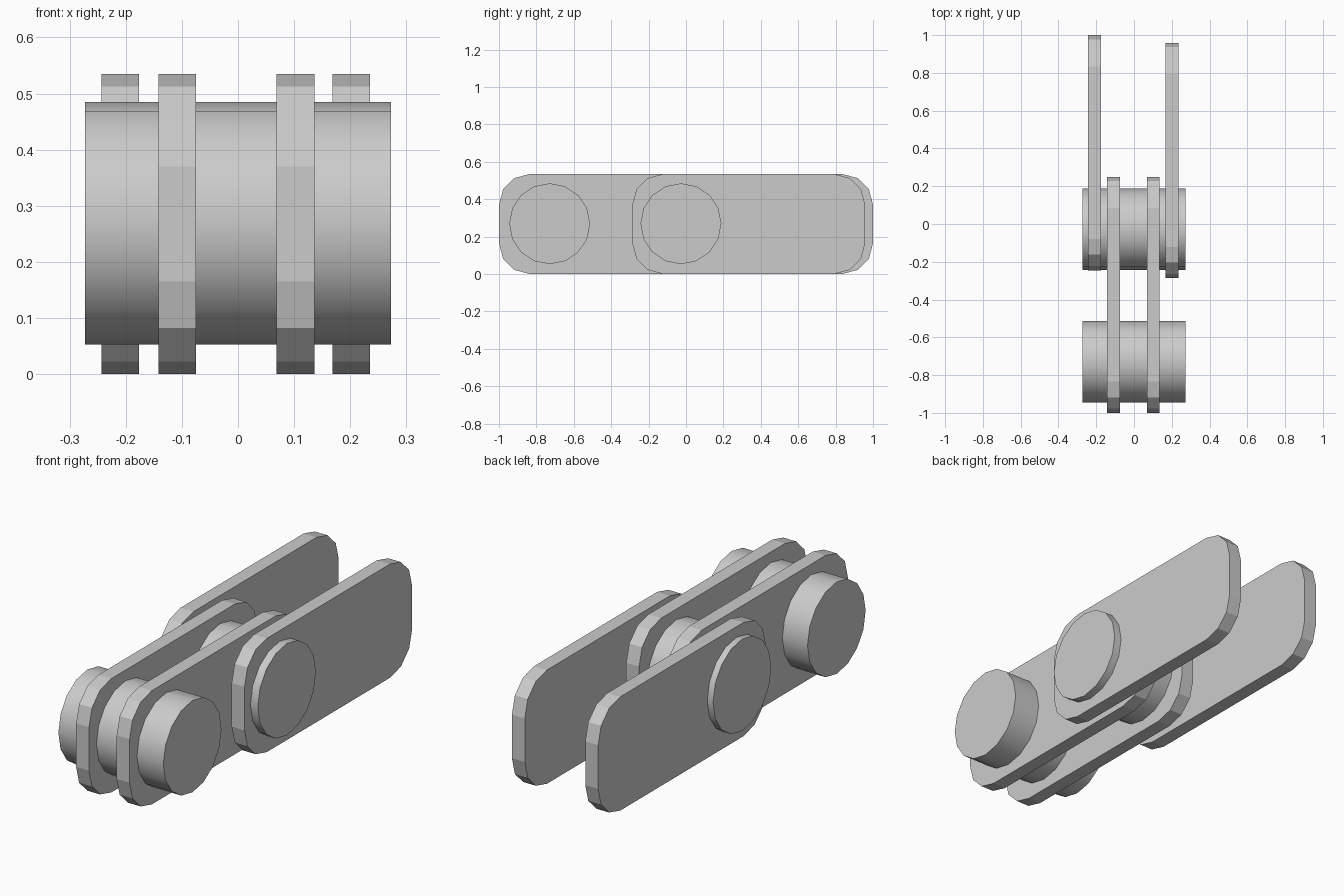
import bpy, bmesh, math
from mathutils import Matrix

if "Cube" in bpy.data.objects:
    bpy.data.objects.remove(bpy.data.objects["Cube"])

H = 0.535      # plate height
R = 0.165      # plate corner radius
STEPS = 3      # facets per rounded corner


def make_object(name, bm):
    bmesh.ops.recalc_face_normals(bm, faces=bm.faces)
    mesh = bpy.data.meshes.new(name)
    bm.to_mesh(mesh)
    bm.free()
    obj = bpy.data.objects.new(name, mesh)
    bpy.context.collection.objects.link(obj)
    return obj


# Flat link plate: rounded rectangle in YZ, extruded along X
def plate(name, x0, x1, y0, y1):
    bm = bmesh.new()
    corners = [(y1 - R, H - R, 0), (y0 + R, H - R, 90), (y0 + R, R, 180), (y1 - R, R, 270)]
    verts = []
    for cy, cz, start in corners:
        for i in range(STEPS + 1):
            a = math.radians(start + 90 * i / STEPS)
            verts.append(bm.verts.new((x0, cy + R * math.cos(a), cz + R * math.sin(a))))
    face = bm.faces.new(verts)
    ext = bmesh.ops.extrude_face_region(bm, geom=[face], use_keep_orig=True)
    moved = [g for g in ext["geom"] if isinstance(g, bmesh.types.BMVert)]
    bmesh.ops.translate(bm, verts=moved, vec=(x1 - x0, 0, 0))
    return make_object(name, bm)


# Solid 16-sided pin lying along X
def pin(name, y):
    bm = bmesh.new()
    bmesh.ops.create_cone(bm, cap_ends=True, segments=16, radius1=0.216, radius2=0.216,
                          depth=0.546,
                          matrix=Matrix.Translation((0, y, 0.269)) @ Matrix.Rotation(math.pi / 2, 4, 'Y'))
    obj = make_object(name, bm)
    bpy.ops.object.select_all(action='DESELECT')
    obj.select_set(True)
    bpy.context.view_layer.objects.active = obj
    bpy.ops.object.shade_smooth_by_angle(angle=math.radians(26))


plate("inner_plate_left", -0.142, -0.075, -1.0, 0.25)
plate("inner_plate_right", 0.069, 0.136, -1.0, 0.25)
plate("outer_plate_left", -0.243, -0.176, -0.245, 1.0)
plate("outer_plate_right", 0.168, 0.235, -0.287, 0.958)
pin("end_pin", -0.729)
pin("middle_pin", -0.027)
